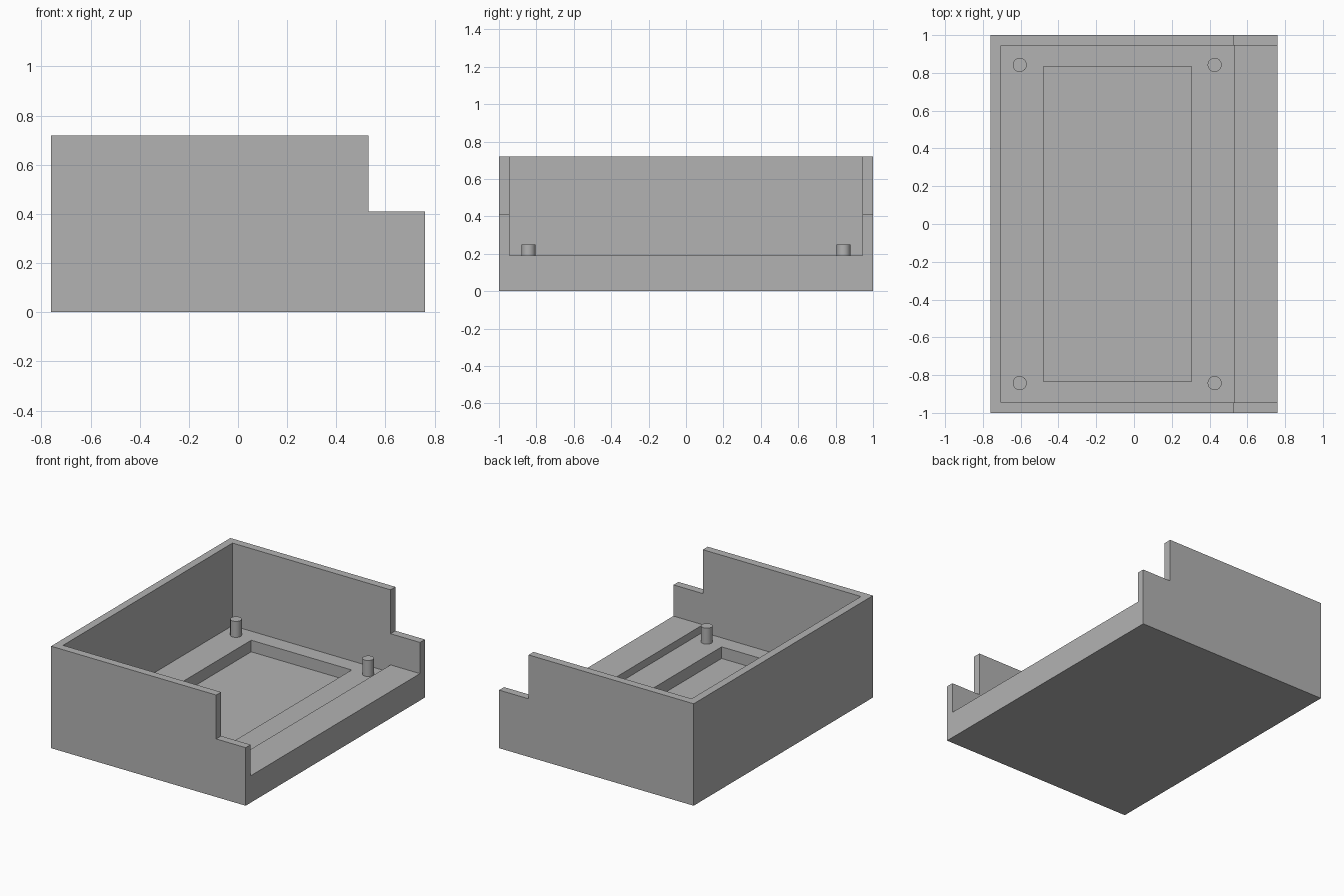
import bpy, bmesh

old = bpy.data.objects.get("Cube")
if old:
    bpy.data.objects.remove(old, do_unlink=True)

# Main dimensions
X, Y = 0.76, 1.0
TOP, NOTCH_Z, LEDGE_Z, FLOOR_Z, RECESS_Z = 0.72, 0.41, 0.19, 0.137, 0.055
STEP_X = 0.53
WALL = 0.055
OVER = 0.2  # cutter overshoot

grey = bpy.data.materials.new("plain grey")
grey.use_nodes = True
colour = (0.45, 0.45, 0.45, 1)
grey.diffuse_color = colour
grey.node_tree.nodes["Principled BSDF"].inputs["Base Color"].default_value = colour


def finish(name, bm):
    bmesh.ops.recalc_face_normals(bm, faces=bm.faces[:])
    mesh = bpy.data.meshes.new(name)
    bm.to_mesh(mesh)
    bm.free()
    mesh.materials.append(grey)
    obj = bpy.data.objects.new(name, mesh)
    bpy.context.collection.objects.link(obj)
    return obj


def extrude_profile(name, profile, half_y):
    """Extrude an (x, z) outline along y, centred on y = 0."""
    bm = bmesh.new()
    face = bm.faces.new([bm.verts.new((x, -half_y, z)) for x, z in profile])
    out = bmesh.ops.extrude_face_region(bm, geom=[face])
    verts = [v for v in out["geom"] if isinstance(v, bmesh.types.BMVert)]
    bmesh.ops.translate(bm, verts=verts, vec=(0, 2 * half_y, 0))
    return finish(name, bm)


def carve(target, name, profile, half_y):
    """Cut an extruded outline out of the target."""
    cutter = extrude_profile(name, profile, half_y)
    cutter.hide_render = True
    mod = target.modifiers.new(name, "BOOLEAN")
    mod.operation = "DIFFERENCE"
    mod.solver = "EXACT"
    mod.object = cutter
    bpy.context.view_layer.objects.active = target
    bpy.ops.object.modifier_apply(modifier=mod.name)
    bpy.data.objects.remove(cutter, do_unlink=True)


# Tray body with stepped side walls
tray = extrude_profile("tray_body", [
    (-X, 0), (X, 0), (X, NOTCH_Z), (STEP_X, NOTCH_Z), (STEP_X, TOP), (-X, TOP)], Y)

# Inner cavity: lower floor, then a raised ledge running out of the open side
carve(tray, "cavity_cutter", [
    (WALL - X, FLOOR_Z), (STEP_X, FLOOR_Z), (STEP_X, LEDGE_Z),
    (X + OVER, LEDGE_Z), (X + OVER, TOP + OVER), (WALL - X, TOP + OVER)], Y - WALL)

# Rectangular recess in the floor
carve(tray, "recess_cutter", [
    (-0.48, RECESS_Z), (0.305, RECESS_Z), (0.305, TOP), (-0.48, TOP)], 0.833)

# Four locating pegs on the floor
PEG_TOP, PEG_BASE = 0.25, FLOOR_Z - 0.01
for end, y in (("front", -0.842), ("back", 0.842)):
    for side, x in (("right", -0.605), ("left", 0.427)):
        bm = bmesh.new()
        bmesh.ops.create_cone(bm, cap_ends=True, segments=32, radius1=0.037,
                              radius2=0.037, depth=PEG_TOP - PEG_BASE)
        bmesh.ops.translate(bm, verts=bm.verts[:], vec=(x, y, (PEG_TOP + PEG_BASE) / 2))
        peg = finish(f"peg_{end}_{side}", bm)
        bpy.ops.object.select_all(action="DESELECT")
        peg.select_set(True)
        bpy.context.view_layer.objects.active = peg
        bpy.ops.object.shade_smooth_by_angle()
